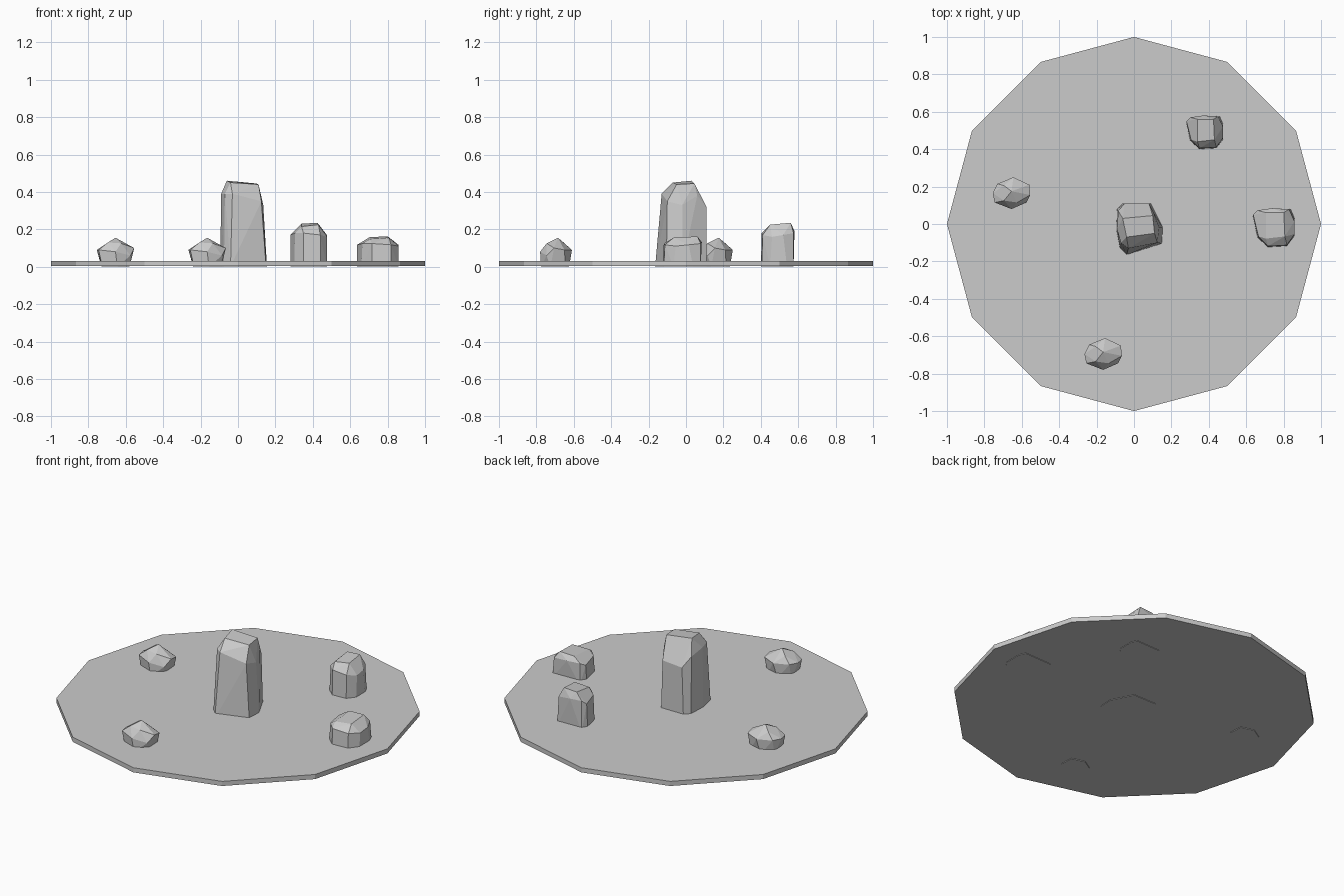
import bpy
import bmesh
from math import radians
from mathutils import Matrix

cube = bpy.data.objects.get("Cube")
if cube:
    bpy.data.objects.remove(cube, do_unlink=True)

# One stone colour for everything
stone = bpy.data.materials.new("grey stone")
stone.use_nodes = True
colour = (0.6, 0.6, 0.6, 1)
stone.diffuse_color = colour
stone.node_tree.nodes["Principled BSDF"].inputs["Base Color"].default_value = colour


def finish(name, bm, location=(0, 0, 0)):
    """Turn a bmesh into a flat-shaded stone object."""
    bmesh.ops.recalc_face_normals(bm, faces=bm.faces)
    mesh = bpy.data.meshes.new(name)
    bm.to_mesh(mesh)
    bm.free()
    mesh.materials.append(stone)
    obj = bpy.data.objects.new(name, mesh)
    obj.location = location
    bpy.context.collection.objects.link(obj)
    return obj


def rock(name, location, base, upper, scale=(1, 1, 1)):
    """Convex boulder: ground outline plus chiselled upper corners, in hundredths."""
    bm = bmesh.new()
    corners = [(x, y, 0) for x, y in base] + upper
    for corner in corners:
        bm.verts.new([c / 100 * s for c, s in zip(corner, scale)])
    hull = bmesh.ops.convex_hull(bm, input=bm.verts)
    loose = {g for g in hull["geom_interior"] + hull["geom_unused"]
             if isinstance(g, bmesh.types.BMVert)}
    bmesh.ops.delete(bm, geom=list(loose), context="VERTS")
    bmesh.ops.dissolve_limit(bm, angle_limit=radians(3), verts=bm.verts, edges=bm.edges)
    return finish(name, bm, location)


# Twelve-sided ground slab, with the rock feet just showing underneath
bm = bmesh.new()
bottom, top = 0.003, 0.031
bmesh.ops.create_cone(bm, cap_ends=True, segments=12, radius1=1, radius2=1,
                      depth=top - bottom,
                      matrix=Matrix.Translation((0, 0, (top + bottom) / 2)))
finish("ground_slab", bm)

# Tall standing stone in the middle
rock("standing_stone", (0, 0, 0),
     [(-9, 8), (-6, 11), (9, 11), (11.5, 6), (15.5, -2), (15, -10.5),
      (-4, -16.5), (-7.5, -13), (-9.5, -3)],
     [(-9, -3, 39), (-8.5, 7, 37), (-5, 11, 31), (8, 11, 32), (10.5, 6, 38),
      (13.5, -2, 33), (12.5, -10, 35), (-3, -13, 39), (-7, -10, 39),
      (-6, 3, 46), (10, 4.5, 44.5), (11, -5, 44), (-4, -7, 45)])

# Two blocky boulders sharing one shape
block_base = [(-10, 5), (-8, 8), (8, 8.5), (9.5, 5), (9.5, -4), (6, -8.5),
              (-3, -9), (-8, -4.5)]
block_upper = [(-10, 6, 17), (-8, 8, 19), (-1, 9, 19), (7, 8.5, 18), (9.5, 3, 17),
               (9.5, -3, 16), (6, -8, 17), (-3, -8.5, 18), (-7.5, -4, 18),
               (-4, 7, 23), (4.5, 7, 23.5), (5, -4, 22.5), (-4, -5, 21.5)]
rock("tall_boulder", (0.38, 0.49, 0), block_base, block_upper)
rock("wide_boulder", (0.75, -0.02, 0), block_base, block_upper, (1.13, 1.16, 0.69))

# Two identical small pebbles
pebble_base = [(-7, -5), (-7.5, 3), (-1, 7), (7, 5), (7.5, -3), (1, -8)]
pebble_upper = [(-10, 0, 9), (-7.5, 5, 9), (1, 8.5, 9), (9.5, 4.5, 9), (10, -1, 10),
                (8, -5, 6), (0, -8.5, 8), (-9, -5, 9), (-4, 4, 13), (0, 1, 15.5),
                (3, -5, 12.5), (-4, -4, 13)]
for side, spot in (("right", (-0.655, 0.165, 0)), ("front", (-0.165, -0.695, 0))):
    rock(side + "_pebble", spot, pebble_base, pebble_upper)
